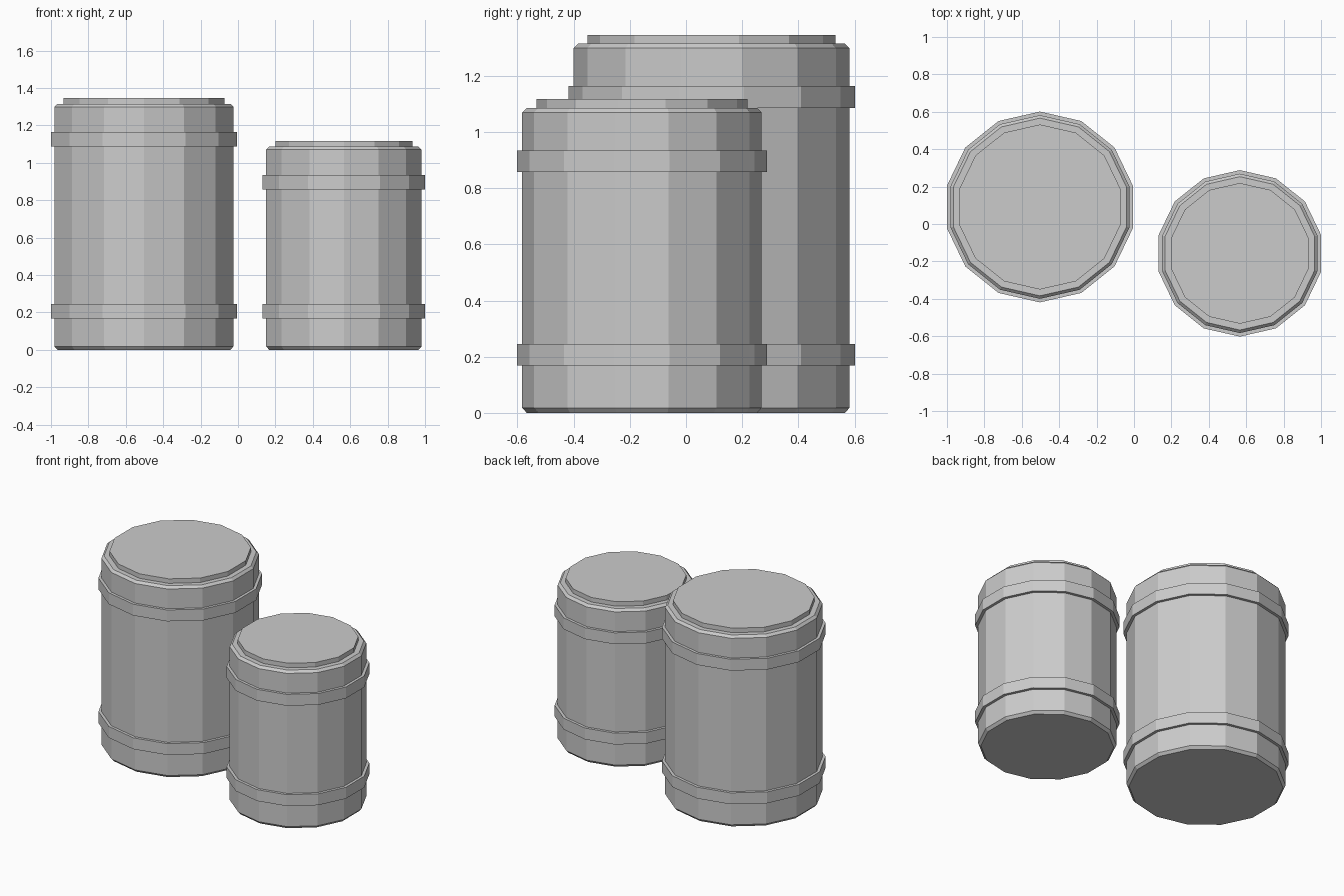
import bpy, bmesh
from math import pi, cos, sin

if "Cube" in bpy.data.objects:
    bpy.data.objects.remove(bpy.data.objects["Cube"])

SIDES = 14


def lathe(name, centre, profile, ring=False):
    """Turn a (radius, height) profile into a flat-sided solid; ring closes it on itself."""
    bm = bmesh.new()
    loops = []
    for r, z in profile:
        loops.append([bm.verts.new((r * cos(pi / 2 + 2 * pi * i / SIDES),
                                    r * sin(pi / 2 + 2 * pi * i / SIDES), z))
                      for i in range(SIDES)])
    pairs = list(zip(loops, loops[1:]))
    if ring:
        pairs.append((loops[-1], loops[0]))
    else:
        bm.faces.new(loops[0])
        bm.faces.new(loops[-1])
    for a, b in pairs:
        for i in range(SIDES):
            j = (i + 1) % SIDES
            bm.faces.new((a[i], a[j], b[j], b[i]))
    bmesh.ops.recalc_face_normals(bm, faces=bm.faces)
    mesh = bpy.data.meshes.new(name)
    bm.to_mesh(mesh)
    bm.free()
    ob = bpy.data.objects.new(name, mesh)
    ob.location = (*centre, 0)
    bpy.context.collection.objects.link(ob)
    return ob


def barrel(name, centre, r, height, upper_band):
    top = height - 0.031
    # Chamfered body with a stepped lid on top
    lathe(name + "_body", centre, [
        (r - 0.016, 0), (r, 0.018), (r, top - 0.016), (r - 0.016, top),
        (r - 0.05, top), (r - 0.05, height)])
    # Hoops around the body
    for label, z in (("lower", 0.168), ("upper", upper_band)):
        lathe(f"{name}_{label}_hoop", centre, [
            (r - 0.003, z), (r + 0.019, z), (r + 0.019, z + 0.078), (r - 0.003, z + 0.078)],
            ring=True)


barrel("large_barrel", (-0.503, 0.091), 0.491, 1.346, 1.086)
barrel("small_barrel", (0.566, -0.157), 0.426, 1.117, 0.857)
